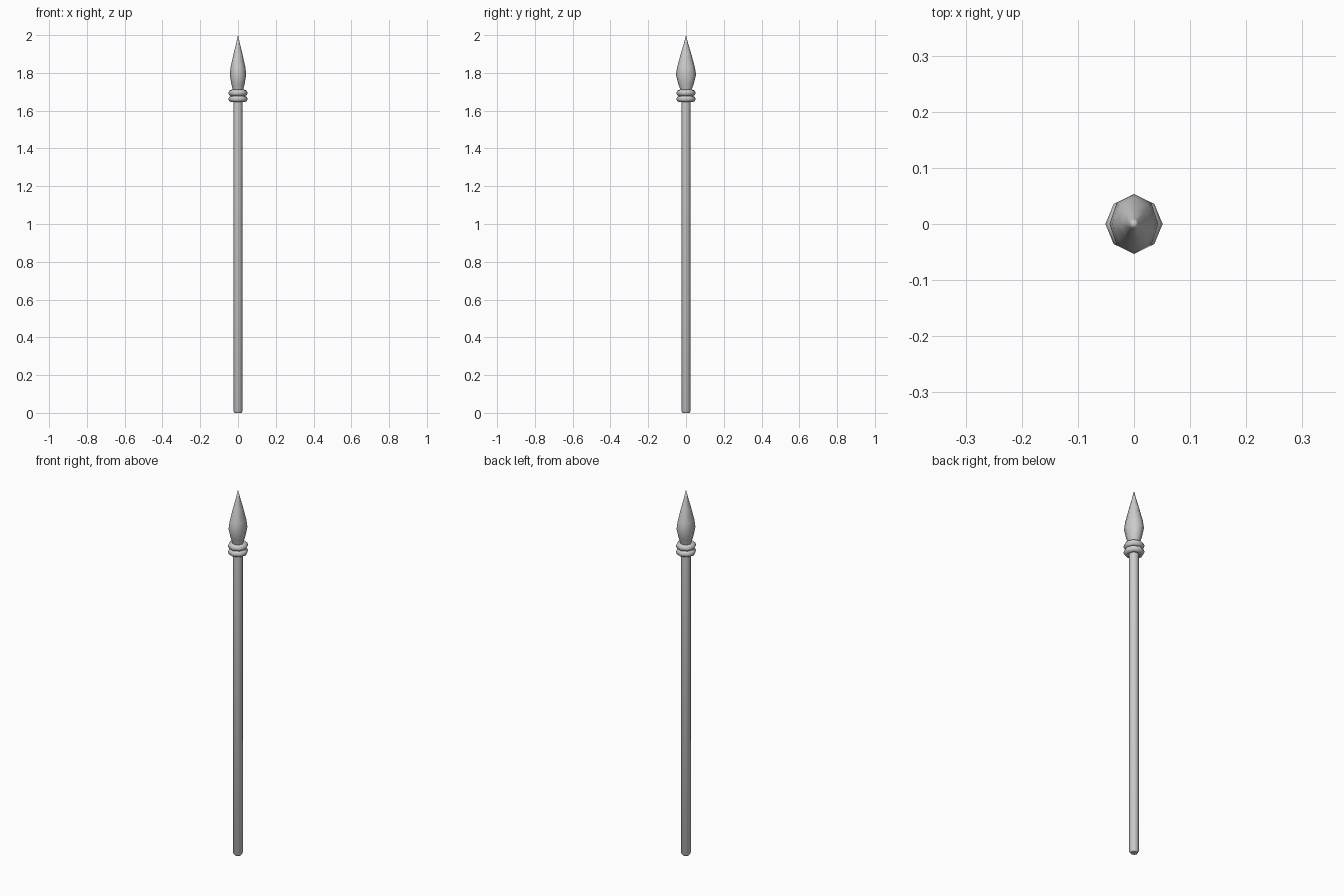
import bpy, bmesh
from math import cos, sin, pi

if "Cube" in bpy.data.objects:
    bpy.data.objects.remove(bpy.data.objects["Cube"])

SIDES = 8


def loft(name, levels, angle=40):
    """Stack eight-sided rings given as (z, half width x, half depth y)."""
    bm = bmesh.new()
    rings = []
    for z, rx, ry in levels:
        if rx == 0:
            rings.append([bm.verts.new((0, 0, z))])
        else:
            rings.append([bm.verts.new((rx * cos(2 * pi * i / SIDES),
                                        ry * sin(2 * pi * i / SIDES), z))
                          for i in range(SIDES)])
    for a, b in zip(rings, rings[1:]):
        for i in range(SIDES):
            j = (i + 1) % SIDES
            if len(b) == 1:
                bm.faces.new((a[i], a[j], b[0]))
            else:
                bm.faces.new((a[i], a[j], b[j], b[i]))
    for ring in (rings[0], rings[-1]):
        if len(ring) > 1:
            bm.faces.new(ring)
    bmesh.ops.recalc_face_normals(bm, faces=bm.faces)
    mesh = bpy.data.meshes.new(name)
    bm.to_mesh(mesh)
    bm.free()
    obj = bpy.data.objects.new(name, mesh)
    bpy.context.collection.objects.link(obj)
    smooth(obj, angle)
    return obj


def smooth(obj, angle):
    bpy.ops.object.select_all(action='DESELECT')
    obj.select_set(True)
    bpy.context.view_layer.objects.active = obj
    bpy.ops.object.shade_smooth_by_angle(angle=angle * pi / 180)


# Shaft with a chamfered foot
loft("shaft", [(0, .018, .018), (.01, .024, .024), (1.70, .024, .024)], 50)

# Leaf-shaped head, a little deeper than it is wide
loft("spear_head", [(1.69, .024, .025), (1.71, .027, .029), (1.74, .035, .041),
                    (1.79, .0435, .0535), (1.83, .039, .047),
                    (1.90, .0235, .028), (1.96, .009, .010), (2.0, 0, 0)], 60)

# Two binding collars below the head
for name, z in (("lower_collar", 1.662), ("upper_collar", 1.694)):
    bpy.ops.mesh.primitive_torus_add(location=(0, 0, z), major_segments=SIDES,
                                     minor_segments=8, major_radius=.034,
                                     minor_radius=.017)
    collar = bpy.context.object
    collar.name = name
    smooth(collar, 60)
